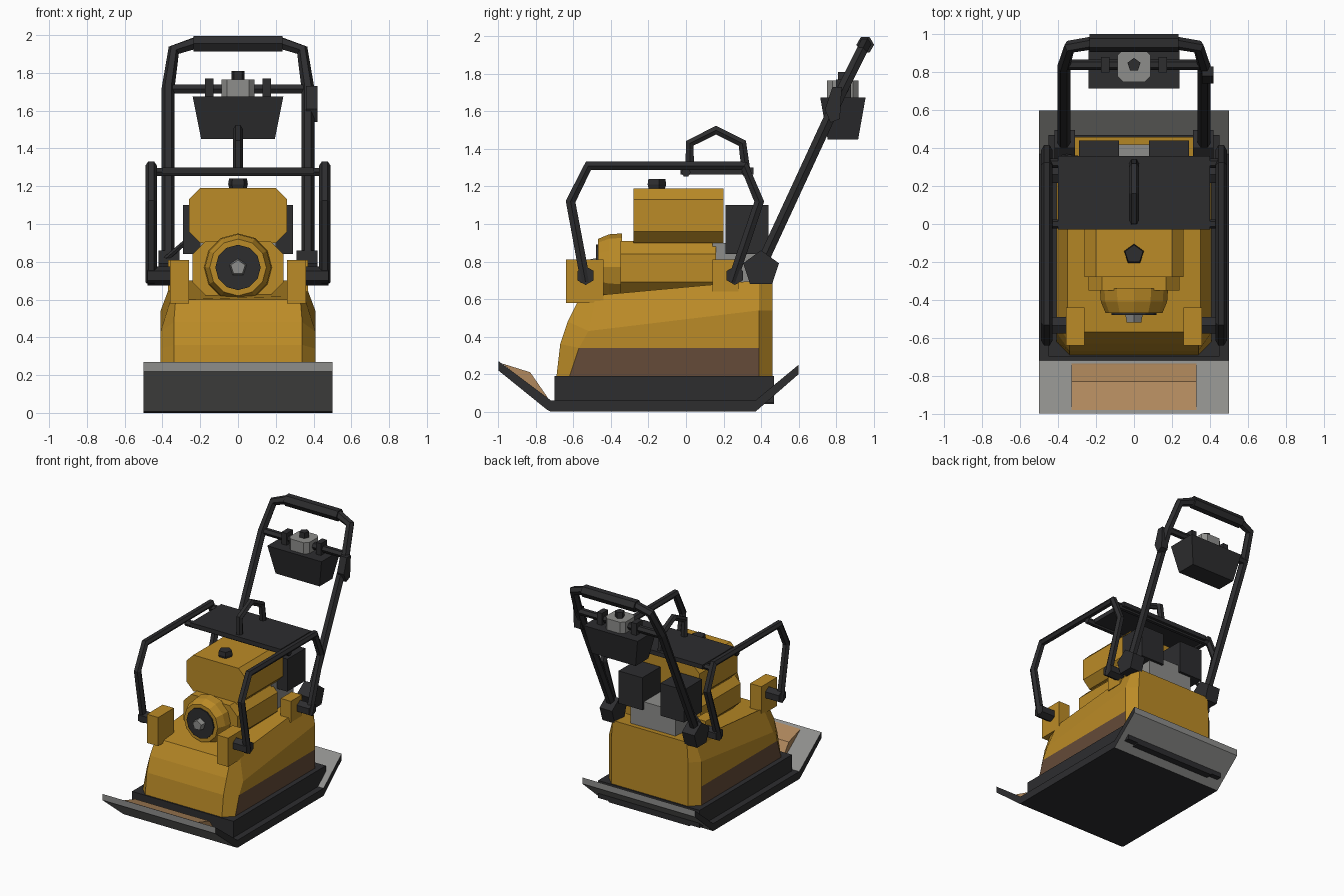
import bpy, bmesh, math
from mathutils import Vector

cube = bpy.data.objects.get("Cube")
if cube:
    bpy.data.objects.remove(cube, do_unlink=True)


def material(name, r, g, b):
    m = bpy.data.materials.new(name)
    m.use_nodes = True
    m.diffuse_color = (r, g, b, 1)
    m.node_tree.nodes["Principled BSDF"].inputs["Base Color"].default_value = (r, g, b, 1)
    return m


YELLOW = material("machine yellow", 0.5, 0.26, 0.02)
BLACK = material("matte black", 0.026, 0.026, 0.028)
GREY = material("bare steel", 0.27, 0.27, 0.26)
BROWN = material("dirt brown", 0.13, 0.07, 0.04)
TAN = material("dusty tan", 0.44, 0.25, 0.11)


def finish(name, bm, *mats):
    bmesh.ops.recalc_face_normals(bm, faces=bm.faces)
    mesh = bpy.data.meshes.new(name)
    bm.to_mesh(mesh)
    bm.free()
    for m in mats:
        mesh.materials.append(m)
    ob = bpy.data.objects.new(name, mesh)
    bpy.context.collection.objects.link(ob)
    return ob


def loft(name, rings, *mats):
    """Skin a stack of equal-length rings and cap both ends."""
    bm = bmesh.new()
    loops = [[bm.verts.new(p) for p in ring] for ring in rings]
    n = len(loops[0])
    for a, b in zip(loops, loops[1:]):
        for i in range(n):
            j = (i + 1) % n
            bm.faces.new((a[i], a[j], b[j], b[i]))
    bm.faces.new(loops[0])
    bm.faces.new(loops[-1])
    return finish(name, bm, *mats)


def box(name, x, y, z, mat, taper=(0, 0)):
    """Box from ranges; taper pulls the bottom in along x and y."""
    def ring(h, tx, ty):
        return [(x[0] + tx, y[0] + ty, h), (x[1] - tx, y[0] + ty, h),
                (x[1] - tx, y[1] - ty, h), (x[0] + tx, y[1] - ty, h)]
    return loft(name, [ring(z[0], *taper), ring(z[1], 0, 0)], mat)


def side_prism(name, profile, x0, x1, *mats):
    return loft(name, [[(x, y, z) for y, z in profile] for x in (x0, x1)], *mats)


def octagon(hx, z0, z1, cut):
    return [(-hx + cut, z0), (hx - cut, z0), (hx, z0 + cut), (hx, z1 - cut),
            (hx - cut, z1), (-hx + cut, z1), (-hx, z1 - cut), (-hx, z0 + cut)]


def disc(name, sides, centre, axis, stations, mat):
    """Turned part: stations are (position along axis, radius)."""
    rings = []
    for t, r in stations:
        ring = []
        for k in range(sides):
            a = math.tau * k / sides + math.pi / 2
            u, v = r * math.cos(a), r * math.sin(a)
            off = {"x": (t, u, v), "y": (u, t, v), "z": (u, v, t)}[axis]
            ring.append(Vector(centre) + Vector(off))
        rings.append(ring)
    return loft(name, rings, mat)


def tube(name, points, radius, mat=BLACK):
    """Six-sided bar through points."""
    curve = bpy.data.curves.new(name, "CURVE")
    curve.dimensions = "3D"
    curve.bevel_depth = radius
    curve.bevel_resolution = 1
    curve.use_fill_caps = True
    spline = curve.splines.new("POLY")
    spline.points.add(len(points) - 1)
    for p, co in zip(spline.points, points):
        p.co = (*co, 1)
    spline.use_smooth = False
    ob = bpy.data.objects.new(name, curve)
    bpy.context.collection.objects.link(ob)
    bpy.ops.object.select_all(action="DESELECT")
    ob.select_set(True)
    bpy.context.view_layer.objects.active = ob
    bpy.ops.object.convert(target="MESH")
    ob = bpy.context.object
    ob.data.materials.clear()
    ob.data.materials.append(mat)
    return ob


# Compaction plate: steel lips, black bottom and sides
plate = side_prism("base_plate", [(-1, .22), (-.74, .01), (-.72, 0), (.37, 0), (.6, .2),
                                  (.6, .25), (.37, .06), (-.72, .06), (-1, .27)],
                   -.5, .5, BLACK, GREY)
for f in plate.data.polygons:
    if abs(f.normal.x) < .5 and (abs(f.center.y + .2) > .6):
        f.material_index = 1
side_prism("dirt_on_lip", [(-.98, .257), (-.83, .21), (-.74, .08), (-.73, .06)], -.33, .33, TAN)
box("base_frame", (-.45, .45), (-.7, .47), (.05, .19), BLACK)
box("rear_frame_bar", (-.36, .36), (.4, .47), (.04, .1), BLACK)


# Hood with chamfered corners and a dirty lower band on the sides
def hood_ring(fy, fz, cy, cz, bz, xi, xo):
    half = [(xi, fy, fz), (xo, cy, cz), (xo, .39, bz), (xi, .46, bz)]
    return half + [(-x, y, z) for x, y, z in reversed(half)]


hood = loft("hood", [hood_ring(-.69, .19, -.62, .19, .19, .34, .41),
                     hood_ring(-.67, .36, -.57, .34, .34, .34, .41),
                     hood_ring(-.63, .48, -.52, .43, .54, .34, .41),
                     hood_ring(-.57, .6, -.48, .62, .7, .33, .35)], YELLOW, BROWN)
for f in hood.data.polygons:
    if abs(f.normal.x) > .95 and f.center.z < .34:
        f.material_index = 1

# Engine block, tank and starter
for name, hx, z0, z1, cut, y0, y1 in (("engine_block", .24, .62, .91, .07, -.35, .16),
                                      ("fuel_tank", .26, .9, 1.19, .06, -.28, .2)):
    loft(name, [[(x, y, z) for x, z in octagon(hx, z0, z1, cut)] for y in (y0, y1)], YELLOW)
disc("fuel_cap", 5, (0, -.16, 0), "z", [(1.18, .045), (1.21, .055), (1.24, .05)], BLACK)
disc("starter_housing", 12, (0, 0, .77), "y", [(-.34, .18), (-.41, .175), (-.47, .15)], YELLOW)
disc("starter_grille", 12, (0, 0, .77), "y", [(-.46, .12), (-.48, .12)], BLACK)
disc("starter_hub", 5, (0, 0, .77), "y", [(-.47, .05), (-.52, .04)], GREY)
box("crankcase", (-.2, .2), (.14, .42), (.66, .9), GREY)

# Protective deck with lifting loop
box("top_cover", (-.4, .4), (-.03, .36), (1.265, 1.3), BLACK)
tube("lifting_loop", [(0, .02, 1.28), (0, .02, 1.43), (0, .16, 1.5), (0, .3, 1.43),
                      (0, .32, 1.28)], .027)
for y in (0, .32):
    tube("cover_crossbar", [(-.46, y, 1.275), (.46, y, 1.275)], .025)

# Mirrored parts: mounts, guard rails, mufflers, handle pivots
for side, s in (("left", 1), ("right", -1)):
    def span(a, b):
        return tuple(sorted((s * a, s * b)))
    box(side + "_front_mount", span(.26, .36), (-.64, -.44), (.58, .81), YELLOW)
    box(side + "_rear_mount", span(.28, .37), (.14, .28), (.64, .81), YELLOW)
    box(side + "_rear_box", span(.08, .29), (.21, .44), (.84, 1.1), BLACK)
    tube(side + "_guard_rail", [(s * .46, y, z) for y, z in
                                ((-.535, .69), (-.615, 1.12), (-.52, 1.31), (.31, 1.31),
                                 (.39, 1.12), (.245, .69))], .03)
    for y in (-.535, .26):
        disc(side + "_rail_foot", 6, (0, y, .725), "x", [(s * .35, .05), (s * .48, .05)], BLACK)
    disc(side + "_handle_pivot", 5, (0, .4, .76), "x", [(s * .31, .1), (s * .42, .1)], BLACK)
    tube(side + "_handle_bar", [(s * .37, .4, .78), (s * .37, .835, 1.72),
                                (s * .34, .935, 1.92), (s * .22, .955, 1.96)], .034)
    box(side + "_crossbar_bracket", span(.13, .175), (.8, .88), (1.65, 1.77), BLACK)

# Handle grip, crossbar and control parts
tube("handle_grip", [(-.235, .955, 1.955), (.235, .955, 1.955)], .047)
tube("handle_crossbar", [(-.37, .84, 1.715), (.37, .84, 1.715)], .028)
side_prism("throttle_lever", [(.74, 1.61), (.77, 1.54), (.82, 1.56), (.83, 1.73), (.78, 1.73)],
           .36, .42, BLACK)
box("control_tray", (-.24, .24), (.715, .957), (1.45, 1.675), BLACK, (.045, .04))
reservoir = [(x, y + .835) for x, y in octagon(.088, -.085, .085, .03)]
loft("reservoir", [[(x, y, z) for x, y in reservoir] for z in (1.66, 1.765)], GREY)
disc("reservoir_cap", 5, (0, .84, 0), "z", [(1.76, .036), (1.81, .036)], BLACK)
tube("throttle_cable", [(-.4, .36, .8), (-.26, .34, .92)], .015)
